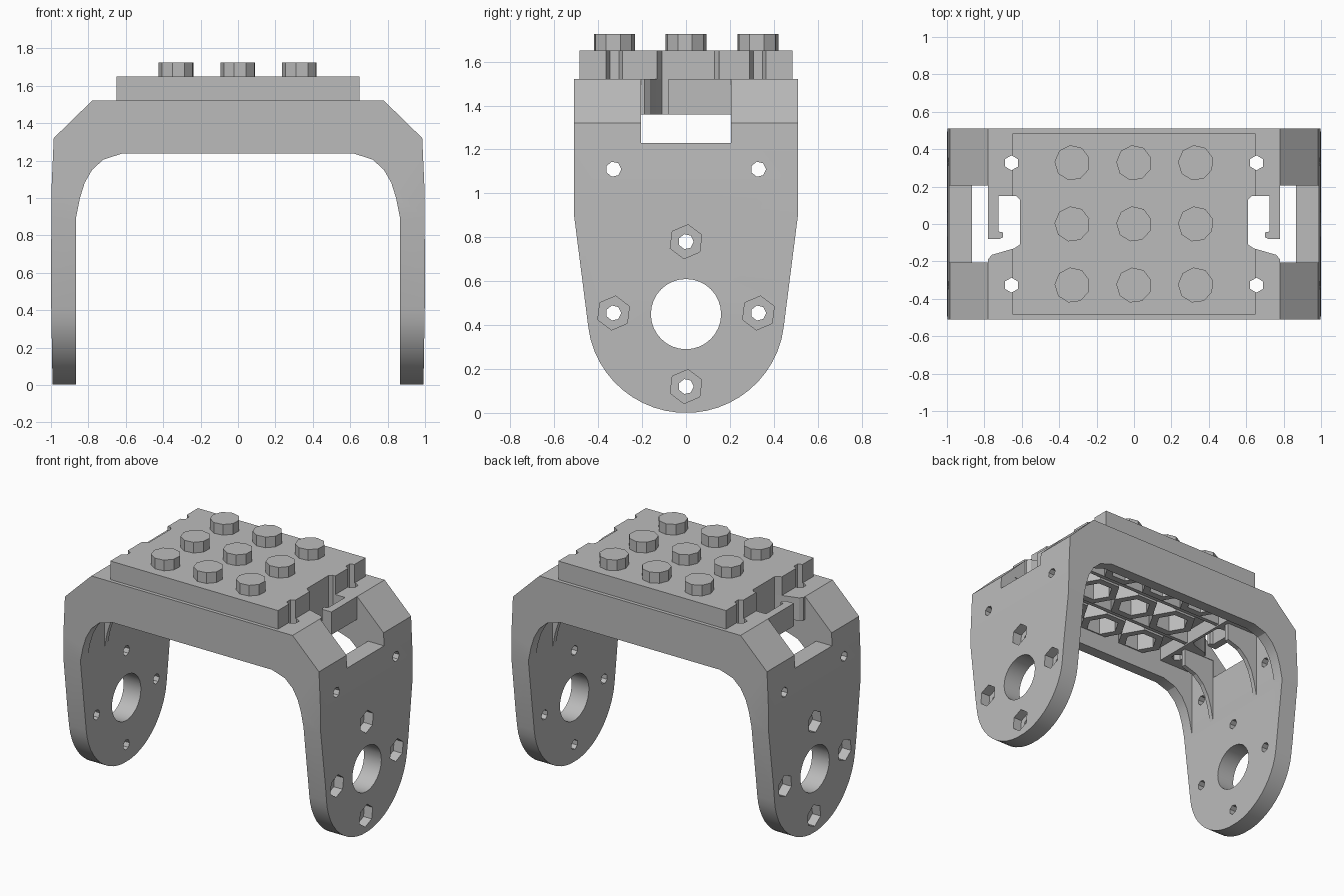
import bpy, bmesh, math

cube = bpy.data.objects.get("Cube")
if cube:
    bpy.data.objects.remove(cube, do_unlink=True)

grey = bpy.data.materials.new("plain grey plastic")
grey.use_nodes = True
grey.diffuse_color = (0.5, 0.5, 0.5, 1)
grey.node_tree.nodes["Principled BSDF"].inputs["Base Color"].default_value = (0.5, 0.5, 0.5, 1)


def prism(name, points, axis, low, high):
    """Extrude a flat outline along one axis."""
    place = {"x": lambda a, b, t: (t, a, b),
             "y": lambda a, b, t: (a, t, b),
             "z": lambda a, b, t: (a, b, t)}[axis]
    bm = bmesh.new()
    ends = [[bm.verts.new(place(a, b, t)) for a, b in points] for t in (low, high)]
    bm.faces.new(ends[0])
    bm.faces.new(ends[1])
    n = len(points)
    for i in range(n):
        j = (i + 1) % n
        bm.faces.new((ends[0][i], ends[0][j], ends[1][j], ends[1][i]))
    bmesh.ops.recalc_face_normals(bm, faces=bm.faces)
    mesh = bpy.data.meshes.new(name)
    bm.to_mesh(mesh)
    bm.free()
    mesh.materials.append(grey)
    obj = bpy.data.objects.new(name, mesh)
    bpy.context.collection.objects.link(obj)
    return obj


def ring(u, v, radius, sides, turn=0.0):
    return [(u + radius * math.cos(turn + math.tau * i / sides),
             v + radius * math.sin(turn + math.tau * i / sides)) for i in range(sides)]


def box(name, x0, x1, y0, y1, z0, z1):
    return prism(name, [(x0, y0), (x1, y0), (x1, y1), (x0, y1)], "z", z0, z1)


def combine(target, tool, operation, keep=False):
    mod = target.modifiers.new("shape", "BOOLEAN")
    mod.operation = operation
    mod.solver = "EXACT"
    mod.object = tool
    bpy.context.view_layer.objects.active = target
    bpy.ops.object.modifier_apply(modifier=mod.name)
    if not keep:
        bpy.data.objects.remove(tool, do_unlink=True)


def cut(targets, tool):
    for target in targets:
        combine(target, tool, "DIFFERENCE", keep=True)
    bpy.data.objects.remove(tool, do_unlink=True)


def mirrored(points):
    return points + [(-a, b) for a, b in reversed(points)]


# Bracket: arch outline trimmed by the rounded leg outline
fillet = [(0.865, 0.9), (0.845, 1.0), (0.82, 1.08), (0.78, 1.15), (0.72, 1.205), (0.62, 1.237)]
outer = [(0.78, 1.52), (0.985, 1.32), (0.997, 1.05), (1.0, 0.5), (0.99, -0.1), (0.865, -0.1)]
bracket = prism("bracket", mirrored(outer + fillet), "y", -0.6, 0.6)
# one continuous loop: down the right side, over the arch, up the left side
side = [(0.45 * math.sin(math.radians(a)), 0.45 - 0.45 * math.cos(math.radians(a)))
        for a in range(5, 80, 7)]
side += [(0.445, 0.39), (0.51, 0.9), (0.51, 1.6)]
combine(bracket, prism("leg_outline", mirrored(side), "x", -1.2, 1.2), "INTERSECT")

# Hollow underside between the front and back rims
cut([bracket], box("hollow", -0.865, 0.865, -0.43, 0.43, 0.8, 1.36))
cut([bracket], box("deep_hollow", -0.59, 0.59, -0.43, 0.43, 1.3, 1.46))

# Plate with nine studs
plate = box("top_plate", -0.65, 0.65, -0.485, 0.485, 1.52, 1.65)
grid = [(0.33 * i, 0.327 * j) for i in (-1, 0, 1) for j in (-1, 0, 1)]
for x, y in grid:
    combine(plate, prism("stud", ring(x, y, 0.095, 9, 0.3), "z", 1.6, 1.725), "UNION")

# Rows of hexagonal cells under the plate
cells = []
for x, y in grid:
    cell = prism("hexagon_cell", ring(x, y, 0.164, 6), "z", 1.36, 1.47)
    cells.append(cell)
    cut([cell, bracket, plate], prism("pocket", ring(x, y, 0.11, 6), "z", 1.3, 1.57))
for y in (-0.163, 0.163):
    box("row_rib", -0.59, 0.59, y - 0.014, y + 0.014, 1.37, 1.47)

# Curved fins in the inner corners
for s in (-1, 1):
    for y in (-0.225, 0.225):
        outline = [(s * a, b) for a, b in fillet + [(0.62, 1.37), (0.875, 1.37), (0.875, 0.9)]]
        prism("corner_fin", outline, "y", y - 0.016, y + 0.016)

    # Side window and the hooked cable opening
    xs = sorted((s * 0.78, s * 1.2))
    cut([bracket], box("window", xs[0], xs[1], -0.205, 0.205, 1.23, 1.7))
    opening = [(0.63, 0.15), (0.61, 0.13), (0.61, -0.11), (0.64, -0.13), (0.76, -0.165),
               (0.79, -0.2), (0.79, -0.08), (0.72, -0.08), (0.70, -0.07), (0.70, -0.045),
               (0.725, -0.04), (0.725, 0.15)]
    cut([bracket, plate], prism("opening", [(s * a, b) for a, b in opening], "z", 1.3, 1.7))
    for y in (-0.327, 0.327):
        cut([bracket, plate], prism("pin_hole", ring(s * 0.655, y, 0.04, 6, 0.5), "z", 1.3, 1.7))

# Leg holes, shared by both legs
cut([bracket], prism("bearing_hole", ring(0, 0.45, 0.16, 32), "x", -1.2, 1.2))
bolts = [(0, 0.78), (-0.33, 0.455), (0.33, 0.455), (0, 0.12)]
for y, z in bolts + [(-0.33, 1.11), (0.33, 1.11)]:
    cut([bracket], prism("bolt_hole", ring(y, z, 0.035, 7), "x", -1.2, 1.2))
for y, z in bolts:
    for low, high in ((-1.2, -0.93), (0.93, 1.2)):
        cut([bracket], prism("nut_recess", ring(y, z, 0.078, 6, 0.4), "x", low, high))

# Smooth only the gentle curves
bpy.ops.object.select_all(action="DESELECT")
bracket.select_set(True)
bpy.context.view_layer.objects.active = bracket
bpy.ops.object.shade_smooth_by_angle(angle=math.radians(20))
